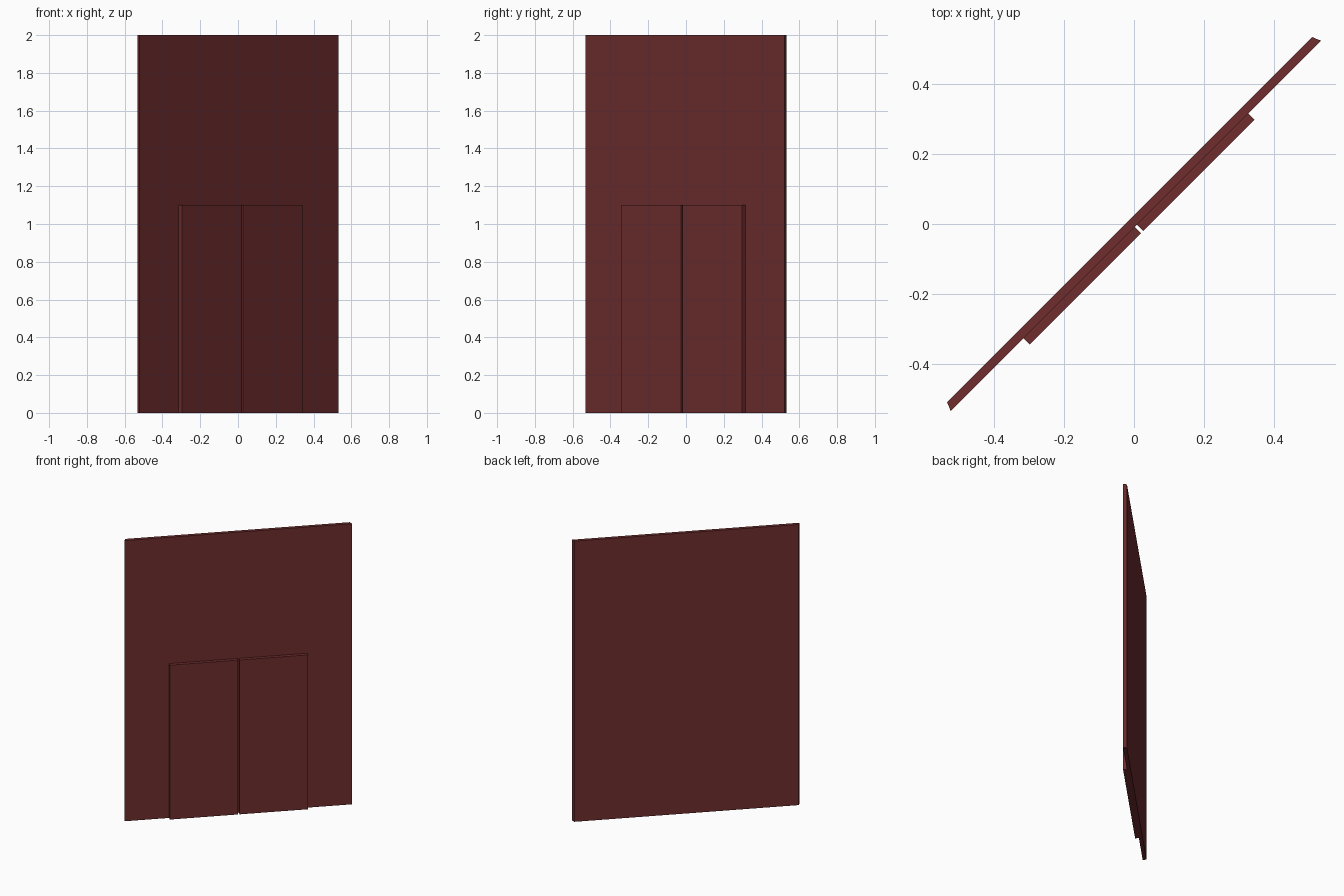
import bpy, bmesh, math
from mathutils import Matrix

if "Cube" in bpy.data.objects:
    bpy.data.objects.remove(bpy.data.objects["Cube"])

mat = bpy.data.materials.new("dark_red")
mat.diffuse_color = (0.16, 0.026, 0.027, 1)
mat.use_nodes = True
mat.node_tree.nodes["Principled BSDF"].inputs["Base Color"].default_value = mat.diffuse_color
TURN = Matrix.Rotation(math.radians(45), 4, 'Z')


def slab(name, outline, height):
    """Extrude a plan outline upward, then turn it to the diagonal."""
    bm = bmesh.new()
    face = bm.faces.new([bm.verts.new((x, y, 0)) for x, y in outline])
    ext = bmesh.ops.extrude_face_region(bm, geom=[face])
    top = [v for v in ext["geom"] if isinstance(v, bmesh.types.BMVert)]
    bmesh.ops.translate(bm, verts=top, vec=(0, 0, height))
    bmesh.ops.recalc_face_normals(bm, faces=bm.faces)
    bm.transform(TURN)
    mesh = bpy.data.meshes.new(name)
    bm.to_mesh(mesh)
    bm.free()
    mesh.materials.append(mat)
    obj = bpy.data.objects.new(name, mesh)
    bpy.context.collection.objects.link(obj)
    return obj


# Wall panel with mitred ends, wider on the front face
FRONT, BACK = -0.0073, 0.0177
miter = (BACK - FRONT) * math.tan(math.radians(22.5))
W = 0.746
slab("wall_panel", [(-W, FRONT), (W, FRONT), (W - miter, BACK), (-W + miter, BACK)], 2.0)

# Pair of doors standing proud of the wall, with a narrow gap between
for side, name in ((-1, "left_door"), (1, "right_door")):
    a, b = side * 0.005, side * 0.453
    slab(name, [(a, -0.0323), (b, -0.0323), (b, FRONT), (a, FRONT)], 1.1)
